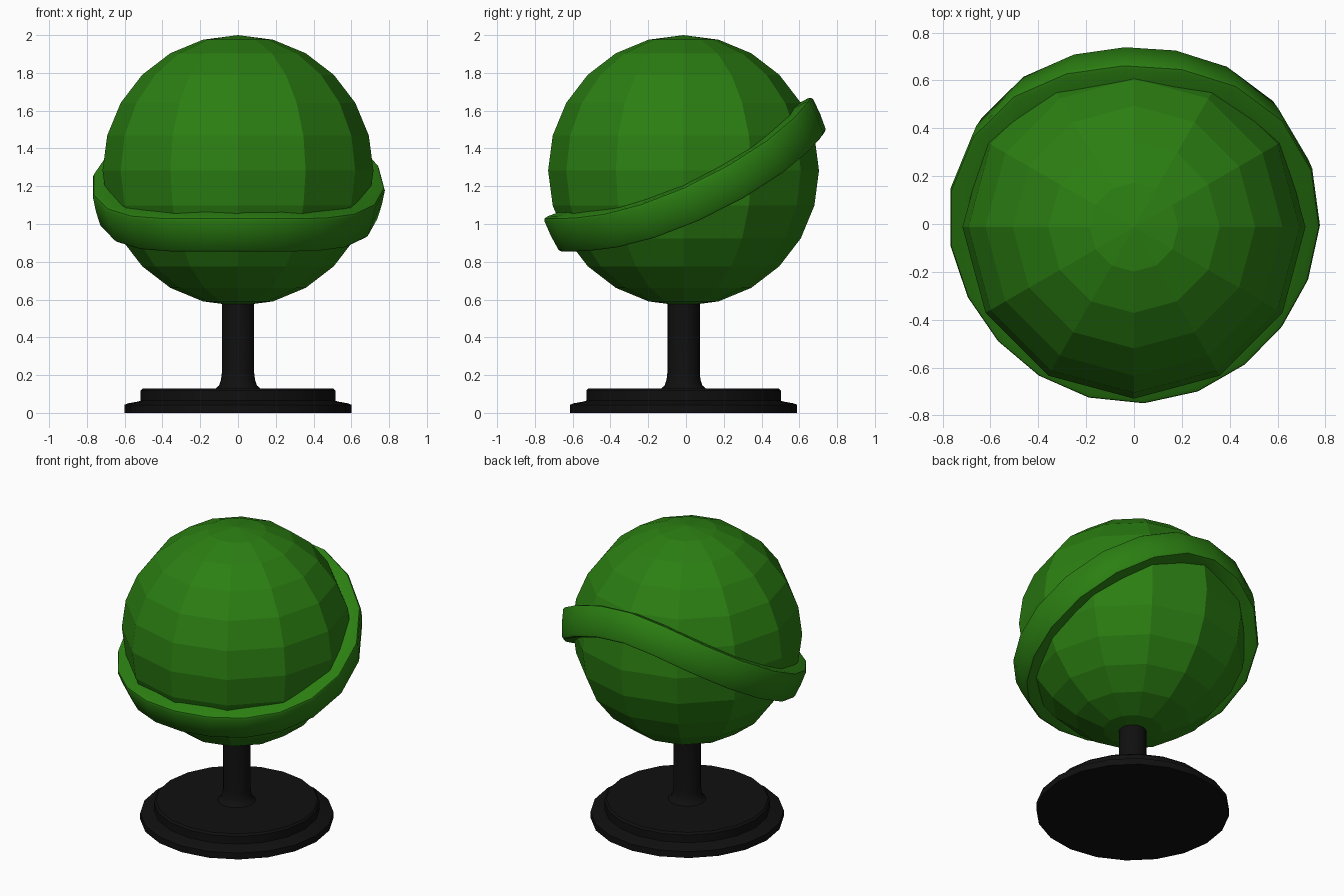
import bpy
import bmesh
from math import sin, cos, asin, pi, radians
from mathutils import Vector

if "Cube" in bpy.data.objects:
    bpy.data.objects.remove(bpy.data.objects["Cube"])

Y0 = -0.013                        # the stand and globe sit slightly forward
CENTRE = Vector((0, Y0, 1.283))
R = 0.717


def material(name, rgb):
    m = bpy.data.materials.new(name)
    m.diffuse_color = (*rgb, 1)
    m.use_nodes = True
    m.node_tree.nodes["Principled BSDF"].inputs["Base Color"].default_value = m.diffuse_color
    return m


def make_object(name, bm, mat, smooth):
    bmesh.ops.recalc_face_normals(bm, faces=bm.faces)
    me = bpy.data.meshes.new(name)
    bm.to_mesh(me)
    bm.free()
    ob = bpy.data.objects.new(name, me)
    bpy.context.collection.objects.link(ob)
    me.materials.append(mat)
    if smooth:
        bpy.ops.object.select_all(action='DESELECT')
        ob.select_set(True)
        bpy.context.view_layer.objects.active = ob
        bpy.ops.object.shade_smooth_by_angle(angle=radians(35))
    return ob


def bridge(bm, loops, closed):
    count = len(loops) if closed else len(loops) - 1
    for i in range(count):
        a, b = loops[i], loops[(i + 1) % len(loops)]
        for j in range(len(a)):
            k = (j + 1) % len(a)
            bm.faces.new((a[j], a[k], b[k], b[j]))


green = material("green", (0.024, 0.21, 0.006))
black = material("black", (0.005, 0.005, 0.005))

# Globe: flat-shaded low-poly sphere
bm = bmesh.new()
bmesh.ops.create_uvsphere(bm, u_segments=12, v_segments=12, radius=R)
bmesh.ops.translate(bm, verts=bm.verts, vec=CENTRE)
make_object("globe", bm, green, False)

# Stand: lathed stepped base flowing into the post
SIDES = 20
profile = [(0.60, 0), (0.60, 0.043), (0.585, 0.05), (0.53, 0.06), (0.515, 0.065),
           (0.515, 0.118), (0.503, 0.13), (0.118, 0.13), (0.10, 0.145),
           (0.09, 0.175), (0.086, 0.21), (0.086, 0.61)]
bm = bmesh.new()
loops = [[bm.verts.new((r * cos(2 * pi * i / SIDES), Y0 + r * sin(2 * pi * i / SIDES), z))
          for i in range(SIDES)] for r, z in profile]
bridge(bm, loops, False)
bm.faces.new(loops[0])
bm.faces.new(loops[-1])
make_object("stand", bm, black, True)


# Band: wavy tilted strap that hugs the globe, low in front and high behind
def direction(a):
    y = 0.7 * sin(a)
    height = 1.085 + 0.457 * y + 0.36 * y * y
    e = asin((height - CENTRE.z) / 0.775)
    return Vector((cos(e) * cos(a), cos(e) * sin(a), sin(e)))


# Cross-section: (distance from globe centre, offset across the strap)
section = [(0.67, -0.092), (0.755, -0.1), (0.772, -0.097), (0.78, -0.085),
           (0.784, 0), (0.78, 0.085), (0.772, 0.097), (0.755, 0.1), (0.67, 0.092)]
bm = bmesh.new()
loops = []
for i in range(20):
    a = radians(3.2 + 18 * i)
    out = direction(a)
    along = (direction(a + 0.01) - direction(a - 0.01)).normalized()
    across = out.cross(along).normalized()
    loops.append([bm.verts.new(CENTRE + out * r + across * w) for r, w in section])
bridge(bm, loops, True)
make_object("band", bm, green, True)
